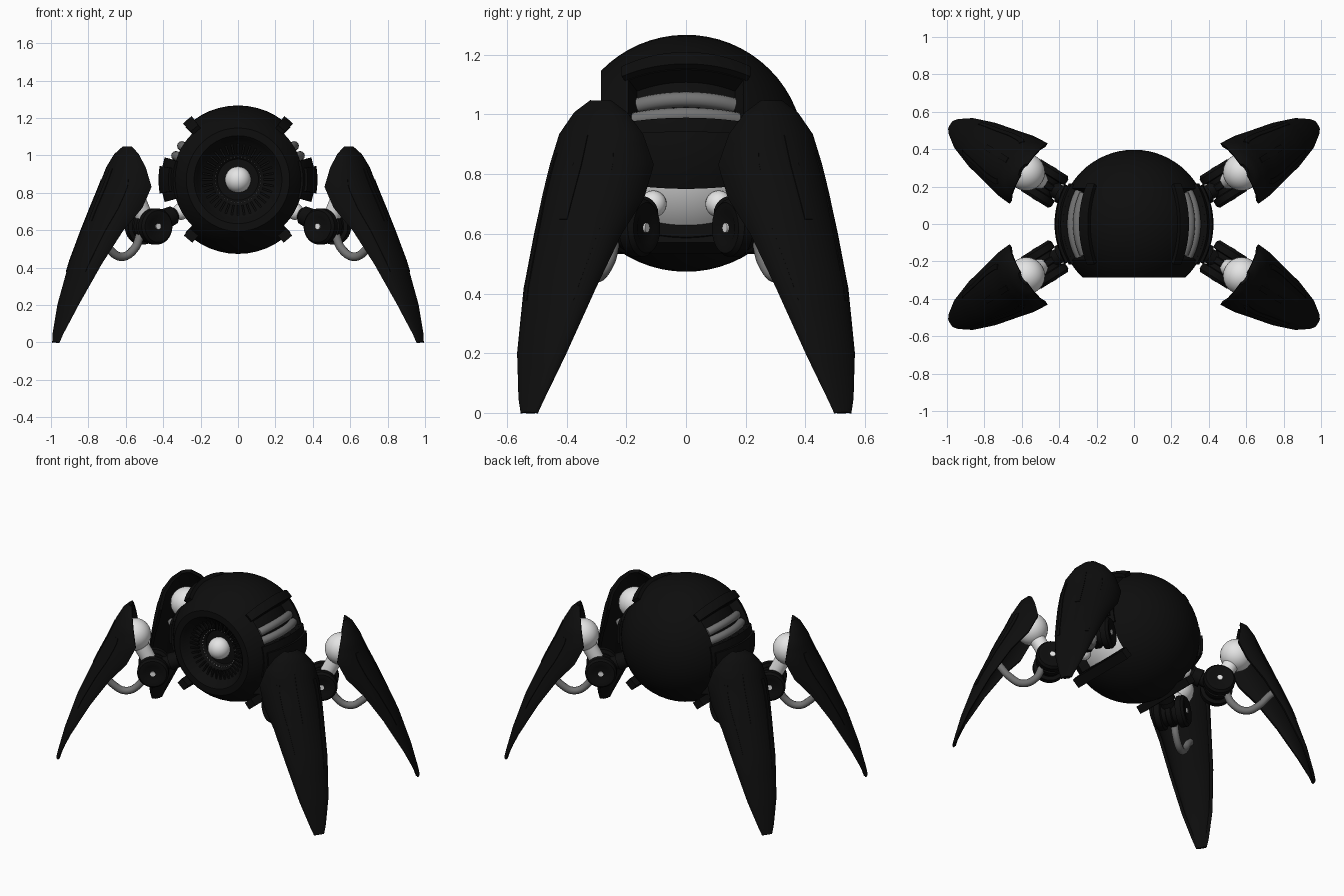
import bpy, bmesh, math
from math import sin, cos, pi, radians
from mathutils import Vector, Matrix

if "Cube" in bpy.data.objects:
    bpy.data.objects.remove(bpy.data.objects["Cube"])


def material(name, value, rough):
    m = bpy.data.materials.new(name)
    m.use_nodes = True
    color = (value, value, value, 1)
    m.diffuse_color = color
    node = m.node_tree.nodes["Principled BSDF"]
    node.inputs["Base Color"].default_value = color
    node.inputs["Roughness"].default_value = rough
    return m


BLACK = material("matte black", 0.004, 0.6)
GREY = material("hose grey", 0.17, 0.5)
WHITE = material("pale metal", 0.78, 0.4)
CENTRE = Vector((0, 0, 0.87))
R = 0.397


def finish(bm, name, mat, mirror="", thick=0, cutters=()):
    """Turn a bmesh into a finished object with its modifiers applied."""
    mesh = bpy.data.meshes.new(name)
    bmesh.ops.recalc_face_normals(bm, faces=bm.faces)
    bm.to_mesh(mesh)
    bm.free()
    mesh.materials.append(mat)
    ob = bpy.data.objects.new(name, mesh)
    bpy.context.collection.objects.link(ob)
    if thick:
        mod = ob.modifiers.new("thickness", "SOLIDIFY")
        mod.thickness, mod.offset = thick, 0
    if mirror:
        mod = ob.modifiers.new("mirror", "MIRROR")
        mod.use_axis = ("x" in mirror, "y" in mirror, False)
        mod.use_mirror_merge = False
    for c in cutters:
        mod = ob.modifiers.new("cut", "BOOLEAN")
        mod.operation, mod.solver, mod.object = "DIFFERENCE", "EXACT", c
    bpy.ops.object.select_all(action="DESELECT")
    bpy.context.view_layer.objects.active = ob
    ob.select_set(True)
    for mod in list(ob.modifiers):
        bpy.ops.object.modifier_apply(modifier=mod.name)
    bpy.ops.object.shade_smooth_by_angle(angle=radians(35))
    return ob


def patch(name, mat, f, a, b, na, nb, thick, mirror="x"):
    """Curved plate: f maps two parameters to a point."""
    bm = bmesh.new()
    grid = [[bm.verts.new(f(a[0] + (a[1] - a[0]) * i / na, b[0] + (b[1] - b[0]) * j / nb))
             for j in range(nb + 1)] for i in range(na + 1)]
    for r0, r1 in zip(grid, grid[1:]):
        for j in range(nb):
            bm.faces.new((r0[j], r0[j + 1], r1[j + 1], r1[j]))
    return finish(bm, name, mat, mirror, thick)


def shell(r):
    """Point on the body shell from roll angle and fore-aft angle, in degrees."""
    def f(a, b):
        a, b = radians(a), radians(b)
        return CENTRE + r * Vector((cos(b) * cos(a), sin(b), cos(b) * sin(a)))
    return f


def lathe(name, mat, profile, origin, axis, segs=32, mirror="", cutters=()):
    """Revolve (radius, height) pairs about an axis."""
    bm = bmesh.new()
    vs = [bm.verts.new((r, 0, h)) for r, h in profile]
    es = [bm.edges.new(p) for p in zip(vs, vs[1:])]
    bmesh.ops.spin(bm, geom=vs + es, cent=(0, 0, 0), axis=(0, 0, 1),
                   angle=2 * pi, steps=segs, use_merge=True)
    bmesh.ops.remove_doubles(bm, verts=bm.verts, dist=1e-5)
    turn = Vector((0, 0, 1)).rotation_difference(Vector(axis)).to_matrix().to_4x4()
    bm.transform(Matrix.Translation(origin) @ turn)
    return finish(bm, name, mat, mirror, 0, cutters)


def ball(name, mat, centre, radius, mirror=""):
    bm = bmesh.new()
    bmesh.ops.create_uvsphere(bm, u_segments=24, v_segments=16, radius=radius,
                              matrix=Matrix.Translation(centre))
    return finish(bm, name, mat, mirror)


def rod(name, mat, p, q, r0, r1, mirror="xy"):
    d = Vector(q) - Vector(p)
    return lathe(name, mat, [(0, 0), (r0, 0), (r1, d.length), (0, d.length)],
                 p, d.normalized(), 24, mirror)


def tube(name, mat, points, radius, mirror="x"):
    """Round hose swept along points."""
    cu = bpy.data.curves.new(name, "CURVE")
    cu.dimensions, cu.bevel_depth, cu.bevel_resolution = "3D", radius, 4
    cu.use_fill_caps, cu.resolution_u = True, 6
    sp = cu.splines.new("BEZIER")
    sp.bezier_points.add(len(points) - 1)
    for bp, p in zip(sp.bezier_points, points):
        bp.co = p
        bp.handle_left_type = bp.handle_right_type = "AUTO"
    temp = bpy.data.objects.new(name + "_path", cu)
    bm = bmesh.new()
    bpy.context.collection.objects.link(temp)
    bm.from_mesh(temp.evaluated_get(bpy.context.evaluated_depsgraph_get()).to_mesh())
    bpy.data.objects.remove(temp)
    return finish(bm, name, mat, mirror)


# Body: sphere flattened at the front with a lens dish, grooved on both sides
cutters = [patch(n, BLACK, shell(0.39), a, (-29, 29), 8, 16, 0.11)
           for n, a in (("upper_cutter", (17, 45)), ("lower_cutter", (-45, -17)))]
front = math.asin(0.285 / R)
arc = [(R * cos(t), R * sin(t)) for t in
       (-pi / 2 + (front + pi / 2) * i / 24 for i in range(25))]
arc[0] = (0, -R)
dish = [(0.235, 0.285), (0.22, 0.27), (0.2, 0.235), (0.13, 0.2), (0.11, 0.18), (0, 0.18)]
lathe("body", BLACK, arc + dish, CENTRE, (0, -1, 0), 48, "", cutters)
for c in cutters:
    bpy.data.objects.remove(c)

# Lens ball, ring of radial teeth and ring of small lights
ball("lens", WHITE, (0, -0.2, 0.87), 0.07)
for name, mat, count, radius, y, size in (
        ("lens_teeth", BLACK, 36, 0.165, -0.225, (0.055, 0.02, 0.01)),
        ("lens_lights", WHITE, 40, 0.122, -0.201, (0.004, 0.008, 0.005))):
    bm = bmesh.new()
    for i in range(count):
        m = (Matrix.Translation((0, y, 0.87)) @ Matrix.Rotation(2 * pi * i / count, 4, "Y")
             @ Matrix.Translation((radius, 0, 0)) @ Matrix.Diagonal((*size, 1)))
        bmesh.ops.create_cube(bm, size=1, matrix=m)
    finish(bm, name, mat)

# Side armour plates, groove lips and pale vent panels
patch("side_plate_base", BLACK, shell(0.395), (-17, 17), (-32, 32), 6, 16, 0.03)
patch("side_plate", BLACK, shell(0.405), (-10, 10), (-29, 29), 6, 16, 0.04)
patch("upper_lip", BLACK, shell(0.4), (45.5, 54), (-31, 31), 3, 16, 0.04)
patch("vent_panel", WHITE, shell(0.337), (-45, -17.5), (-27, 27), 8, 12, 0.008)
bm = bmesh.new()
bmesh.ops.create_cube(bm, size=1, matrix=Matrix.Translation(CENTRE)
                      @ Matrix.Rotation(radians(50), 4, "Y")
                      @ Matrix.Translation((0.39, 0, 0)) @ Matrix.Diagonal((0.05, 0.46, 0.06, 1)))
finish(bm, "lower_lip", BLACK, "x")

# Twin hoses in each upper groove
for name, a, r, span in (("lower_side_hose", 21, 0.355, 29), ("upper_side_hose", 31, 0.35, 27)):
    tube(name, GREY, [shell(r)(a, span * k / 4) for k in range(-4, 5)], 0.026)

# Legs: local frame is outward u, sideways v (from the leg's middle), height z
OUT, SIDE = Vector((0.848, -0.53, 0)), Vector((0.53, 0.848, 0))


def leg(u, v, z):
    return OUT * u + SIDE * (v + 0.07) + Vector((0, 0, z))


# Armour rows: height, ridge u, edge u, half width
ROWS = [(1.04, .67, .65, .04), (1.0, .71, .645, .10), (.93, .75, .635, .155),
        (.83, .795, .62, .187), (.72, .85, .675, .183), (.6, .905, .78, .16),
        (.42, .985, .90, .134), (.2, 1.06, 1.02, .092), (.05, 1.1, 1.085, .048),
        (0, 1.112, 1.1, .03)]


def armour(lift):
    def f(s, t):
        i = min(int(s), len(ROWS) - 2)
        z, ridge, edge, w = (p + (q - p) * (s - i) for p, q in zip(ROWS[i], ROWS[i + 1]))
        t = radians(t)
        return leg(edge + (ridge - edge + lift) * cos(t), (w + lift) * sin(t), z)
    return f


patch("leg_armour", BLACK, armour(-0.006), (0, 9), (-90, 90), 27, 20, 0.02, "xy")
for name, s, t in (("front_ridge", (2.6, 6.2), (-48, -38)), ("middle_ridge", (2.0, 4.6), (-5, 5)),
                   ("rear_ridge", (2.6, 6.2), (38, 48))):
    patch("armour_" + name, BLACK, armour(0.004), s, t, 12, 2, 0.008, "xy")

# Hip: socket ball, arm with collar, spool hub and axle caps
socket, hub = Vector((0.305, -0.11, 0.7)), leg(0.52, 0, 0.62)
ball("hip_socket_ball", WHITE, socket, 0.045, "xy")
rod("hip_arm", BLACK, socket.lerp(hub, 0.18), hub, 0.035, 0.05)
rod("hip_collar", BLACK, socket.lerp(hub, 0.25), socket.lerp(hub, 0.5), 0.05, 0.055)
spool = [(0, -.095), (.05, -.095), (.06, -.1), (.085, -.1), (.097, -.085), (.097, -.05),
         (.075, -.045), (.075, -.02), (.085, -.015)]
spool += [(r, -h) for r, h in reversed(spool)]
lathe("hip_hub", BLACK, spool, hub, SIDE, 28, "xy")
rod("hub_axle", WHITE, hub - SIDE * 0.102, hub + SIDE * 0.102, 0.016, 0.016)

# Shin, knee ball and hanging hose
knee = leg(0.635, 0, 0.84)
rod("shin", WHITE, hub, knee, 0.045, 0.05)
ball("knee_ball", WHITE, knee, 0.1, "xy")
tube("leg_hose", GREY, [leg(u, 0, z) for u, z in
                        ((.57, .58), (.61, .5), (.69, .458), (.77, .5), (.84, .58), (.89, .62))],
     0.023, "xy")
